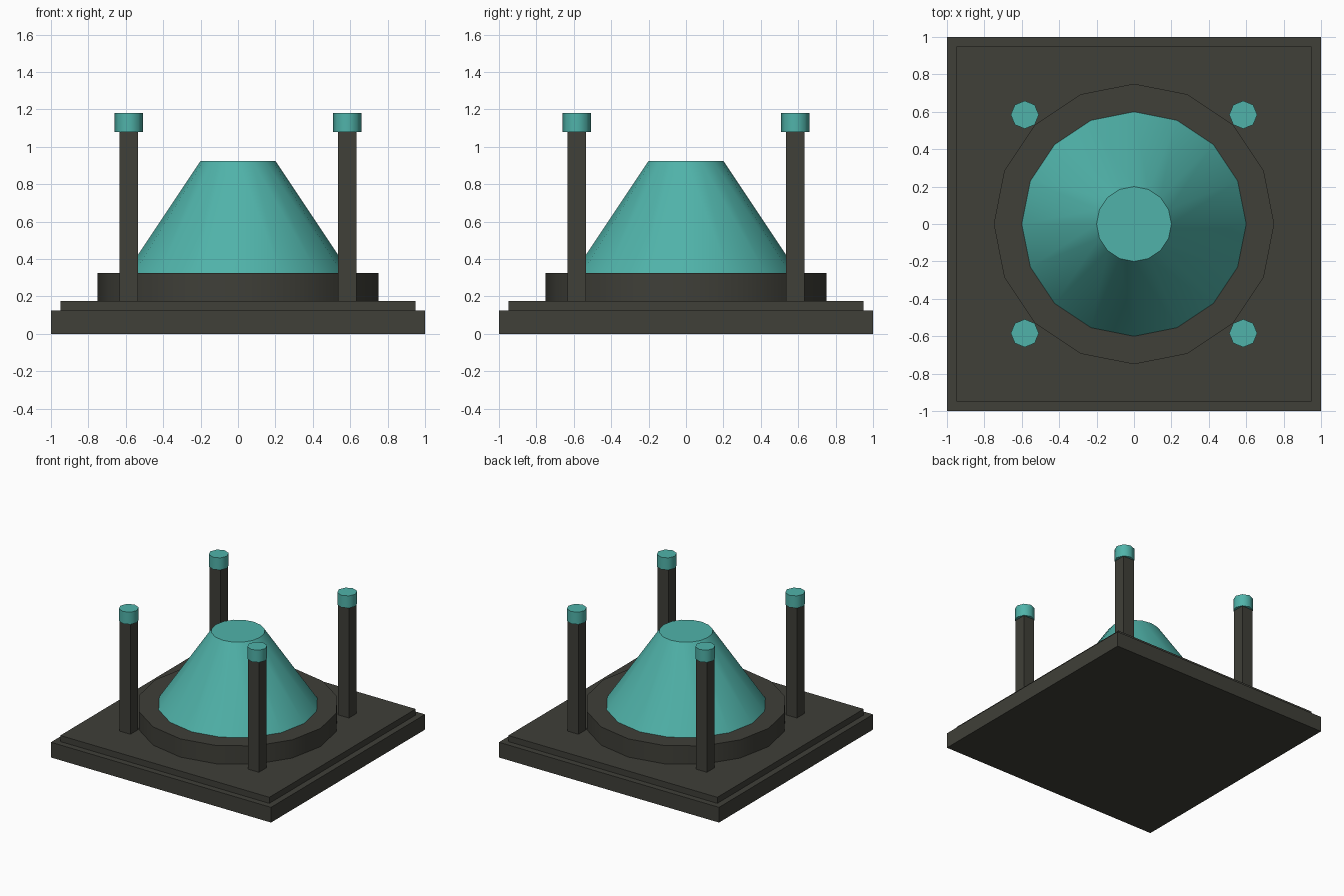
import bpy
import math

cube = bpy.data.objects.get("Cube")
if cube:
    bpy.data.objects.remove(cube, do_unlink=True)


def make_material(name, rgb):
    mat = bpy.data.materials.new(name)
    mat.use_nodes = True
    mat.diffuse_color = (*rgb, 1)
    mat.node_tree.nodes["Principled BSDF"].inputs["Base Color"].default_value = (*rgb, 1)
    return mat


charcoal = make_material("charcoal", (0.05, 0.05, 0.04))
teal = make_material("teal", (0.08, 0.45, 0.40))


def finish(name, mat):
    obj = bpy.context.object
    obj.name = name
    obj.data.materials.append(mat)
    return obj


def box(name, mat, width, z0, z1, x=0, y=0):
    bpy.ops.mesh.primitive_cube_add(size=1, location=(x, y, (z0 + z1) / 2))
    obj = finish(name, mat)
    obj.scale = (width, width, z1 - z0)
    bpy.ops.object.transform_apply(location=False, rotation=False, scale=True)


def drum(name, mat, sides, r0, r1, z0, z1, x=0, y=0):
    bpy.ops.mesh.primitive_cone_add(vertices=sides, radius1=r0, radius2=r1,
                                    depth=z1 - z0, location=(x, y, (z0 + z1) / 2))
    finish(name, mat)
    bpy.ops.object.shade_smooth_by_angle(angle=math.radians(50))


# Stepped square base
box("base_slab", charcoal, 2.0, 0, 0.125)
box("base_step", charcoal, 1.9, 0.125, 0.175)

# Round plinth and truncated cone
drum("plinth", charcoal, 16, 0.75, 0.75, 0.175, 0.325)
drum("cone", teal, 16, 0.6, 0.2, 0.325, 0.925)

# Corner posts with caps
for side, sx in (("left", 1), ("right", -1)):
    for end, sy in (("front", -1), ("back", 1)):
        x, y = 0.584 * sx, 0.584 * sy
        box(f"{end}_{side}_post", charcoal, 0.1, 0.175, 1.08, x, y)
        drum(f"{end}_{side}_post_cap", teal, 8, 0.075, 0.075, 1.08, 1.18, x, y)
